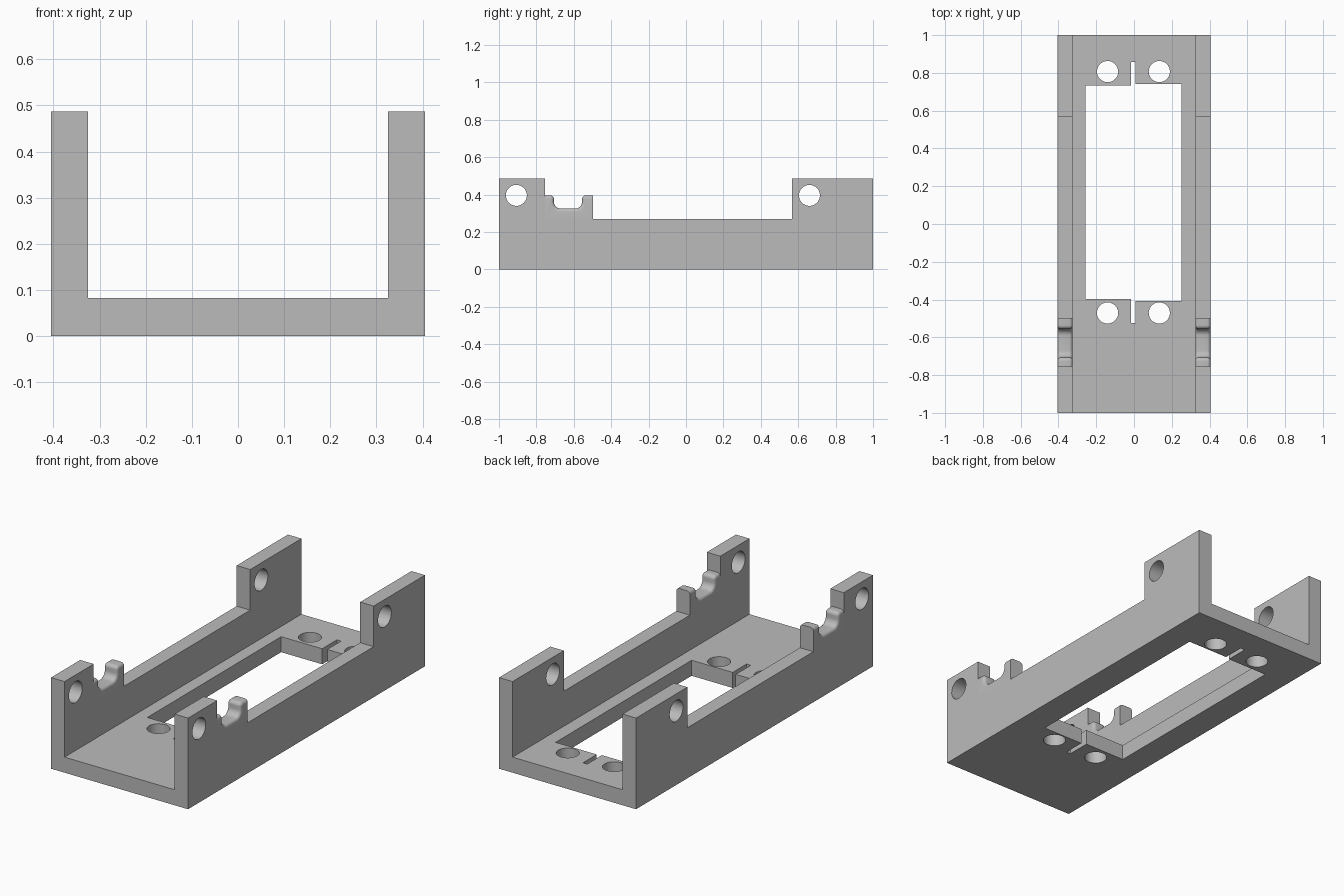
import bpy, bmesh
from math import cos, sin, radians
from mathutils import Matrix

cube = bpy.data.objects.get("Cube")
if cube:
    bpy.data.objects.remove(cube, do_unlink=True)

grey = bpy.data.materials.new("plain grey")
grey.use_nodes = True
grey.diffuse_color = (0.5, 0.5, 0.5, 1)
grey.node_tree.nodes["Principled BSDF"].inputs["Base Color"].default_value = (0.5, 0.5, 0.5, 1)

# Main dimensions
HALF_W, INNER, HEIGHT, FLOOR = 0.405, 0.325, 0.487, 0.083


def to_object(name, bm):
    bmesh.ops.recalc_face_normals(bm, faces=bm.faces)
    mesh = bpy.data.meshes.new(name)
    bm.to_mesh(mesh)
    bm.free()
    mesh.materials.append(grey)
    ob = bpy.data.objects.new(name, mesh)
    bpy.context.collection.objects.link(ob)
    return ob


def prism(points, shift):
    """Extrude a closed outline of 3D points along a vector."""
    bm = bmesh.new()
    face = bm.faces.new([bm.verts.new(p) for p in points])
    new = bmesh.ops.extrude_face_region(bm, geom=[face])["geom"]
    bmesh.ops.translate(bm, vec=shift, verts=[v for v in new if isinstance(v, bmesh.types.BMVert)])
    return bm


def box(name, x0, x1, y0, y1, z0, z1):
    return to_object(name, prism([(x0, y0, z0), (x1, y0, z0), (x1, y1, z0), (x0, y1, z0)],
                                 (0, 0, z1 - z0)))


def drill(name, centre, axis, radius=0.056):
    bm = bmesh.new()
    turn = Matrix.Rotation(radians(90), 4, "Y") if axis == "X" else Matrix()
    bmesh.ops.create_cone(bm, cap_ends=True, segments=48, radius1=radius, radius2=radius,
                          depth=1 if axis == "X" else 0.4,
                          matrix=Matrix.Translation(centre) @ turn)
    return to_object(name, bm)


def combine(target, tool, operation):
    """Apply a boolean and discard the tool."""
    tool.hide_render = True
    mod = target.modifiers.new("join", "BOOLEAN")
    mod.operation, mod.solver, mod.object = operation, "EXACT", tool
    bpy.context.view_layer.objects.active = target
    bpy.ops.object.modifier_apply(modifier=mod.name)
    bpy.data.objects.remove(tool, do_unlink=True)


def arc(cy, cz, r, start, end, steps=8):
    angles = [radians(start + (end - start) * i / steps) for i in range(steps + 1)]
    return [(cy + r * cos(a), cz + r * sin(a)) for a in angles]


def saddle(name, x0):
    """Horned cradle with a rounded trough and softened side edges."""
    outline = [(-0.497, 0.2), (-0.78, 0.2), (-0.78, 0.396)]
    outline += arc(-0.726, 0.376, 0.02, 90, 0)
    outline += arc(-0.671, 0.361, 0.035, 180, 270)
    outline += arc(-0.591, 0.361, 0.035, 270, 360)
    outline += arc(-0.536, 0.376, 0.02, 180, 90)
    outline += [(-0.497, 0.396)]
    bm = prism([(x0, y, z) for y, z in outline], (HALF_W - INNER, 0, 0))
    rim = [e for e in bm.edges
           if abs(e.verts[0].co.x - e.verts[1].co.x) < 1e-4 and min(v.co.z for v in e.verts) > 0.3]
    bmesh.ops.bevel(bm, geom=rim, offset=0.017, segments=5, profile=0.5, affect="EDGES")
    return to_object(name, bm)


# Channel-shaped body running front to back
half = [(HALF_W, 0), (HALF_W, HEIGHT), (INNER, HEIGHT), (INNER, FLOOR)]
section = half + [(-x, z) for x, z in reversed(half)]
body = to_object("channel_bracket", prism([(x, -1, z) for x, z in section], (0, 2, 0)))

# Lowered middle of both walls
combine(body, box("wall_recess", -1, 1, -0.754, 0.567, 0.27, 1), "DIFFERENCE")

# Cradles behind the front posts
for side, x0 in (("left", INNER), ("right", -HALF_W)):
    combine(body, saddle(side + "_saddle", x0), "UNION")

# Holes through the corner posts
for y in (-0.907, 0.66):
    combine(body, drill("post_hole", (0, y, 0.396), "X"), "DIFFERENCE")

# Floor window in two slightly offset halves, with a thin slit through both ends
combine(body, box("window_right", -0.258, 0, -0.397, 0.733, -0.1, 0.2), "DIFFERENCE")
combine(body, box("window_left", -0.005, 0.252, -0.407, 0.741, -0.1, 0.2), "DIFFERENCE")
combine(body, box("slit", -0.016, 0.009, -0.524, 0.858, -0.1, 0.2), "DIFFERENCE")

# Screw holes beside the slit ends
for x in (-0.14, 0.134):
    for y in (-0.471, 0.807):
        combine(body, drill("floor_hole", (x, y, 0.04), "Z"), "DIFFERENCE")

# Smooth curved surfaces, keep the corners crisp
bpy.ops.object.select_all(action="DESELECT")
body.select_set(True)
bpy.context.view_layer.objects.active = body
bpy.ops.object.shade_smooth_by_angle(angle=radians(32))
